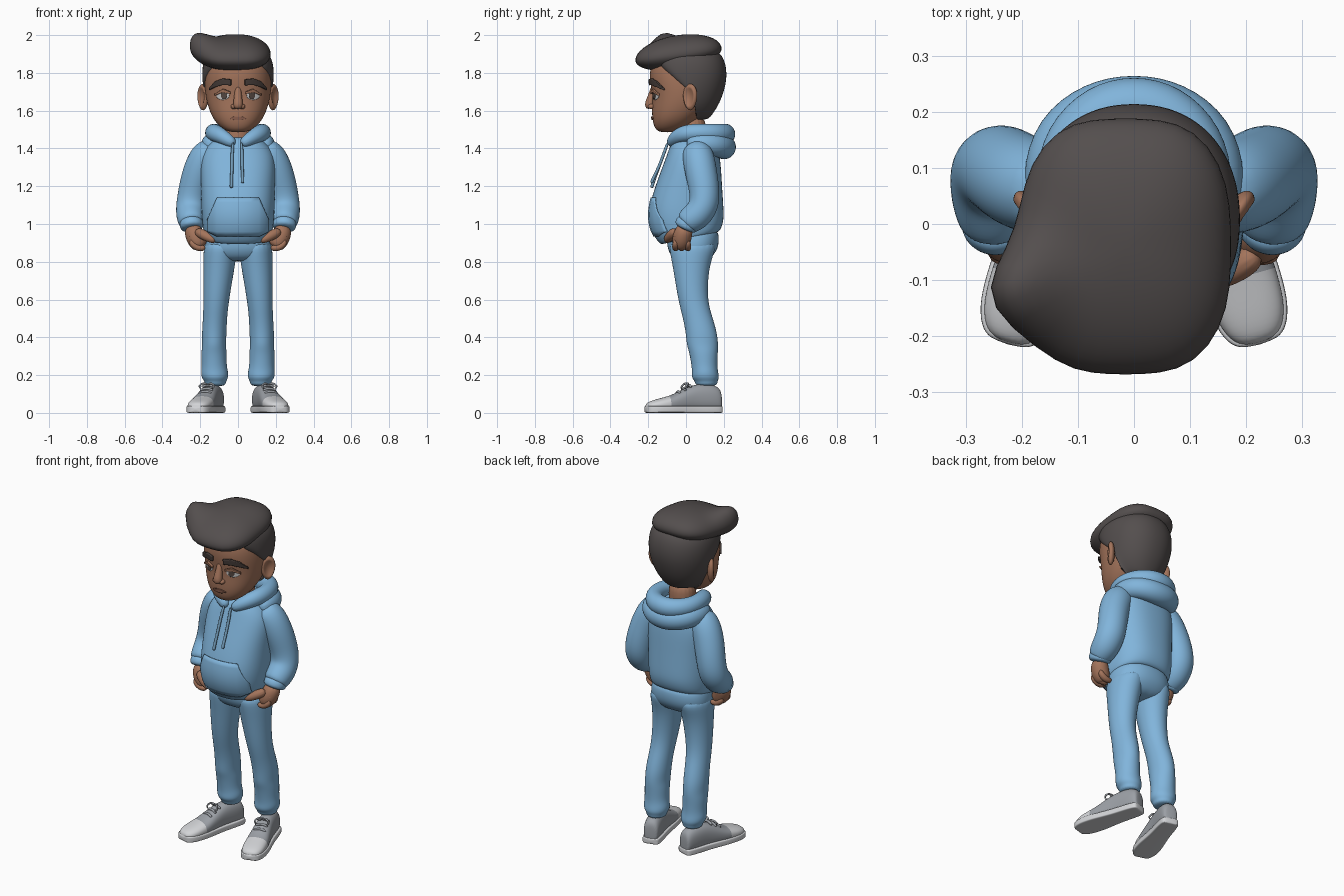
import bpy, bmesh, math
from mathutils import Vector, Matrix
from mathutils.bvhtree import BVHTree


def material(name, r, g, b):
    m = bpy.data.materials.new(name)
    m.diffuse_color = (r, g, b, 1)
    return m


BLUE = material("cloth blue", 0.22, 0.46, 0.71)
CORD = material("cord blue", 0.17, 0.33, 0.48)
SKIN = material("skin", 0.37, 0.175, 0.105)
LIP = material("lip", 0.27, 0.12, 0.08)
HAIR = material("hair", 0.088, 0.077, 0.076)
BROW = material("brow", 0.06, 0.045, 0.04)
WHITE = material("eye white", 0.6, 0.6, 0.6)
IRIS = material("iris", 0.09, 0.065, 0.055)
GREY = material("shoe grey", 0.33, 0.35, 0.38)
RUBBER = material("shoe rubber", 0.65, 0.66, 0.68)


def finish(name, bm, mats, levels=0, mirror=False):
    bmesh.ops.remove_doubles(bm, verts=bm.verts, dist=1e-5)
    bmesh.ops.recalc_face_normals(bm, faces=bm.faces)
    for f in bm.faces:
        f.smooth = True
    me = bpy.data.meshes.new(name)
    bm.to_mesh(me)
    bm.free()
    ob = bpy.data.objects.new(name, me)
    bpy.context.collection.objects.link(ob)
    for m in mats:
        me.materials.append(m)
    if levels:
        s = ob.modifiers.new("smooth", 'SUBSURF')
        s.levels = s.render_levels = levels
    if mirror:
        ob.modifiers.new("mirror", 'MIRROR').use_mirror_merge = False
    return ob


def loft(name, rings, mat, levels=2, mirror=False, rule=None):
    """Skin a list of point rings, closed at both ends."""
    bm = bmesh.new()
    vs = [[bm.verts.new(p) for p in r] for r in rings]
    n = len(vs[0])
    for a, b in zip(vs, vs[1:]):
        for i in range(n):
            bm.faces.new((a[i], a[(i + 1) % n], b[(i + 1) % n], b[i]))
    bm.faces.new(vs[0])
    bm.faces.new(vs[-1])
    mats = mat if isinstance(mat, list) else [mat]
    if rule:
        for f in bm.faces:
            f.material_index = rule(f.calc_center_median())
    return finish(name, bm, mats, levels, mirror)


def oval(z, yf, yb, w, xc=0, n=20, p=2.0, cut=None, tilt=0):
    """Horizontal ring from front y to back y with half width w."""
    k = 3 / (2 + math.cos(2 * math.pi / n))
    out = []
    for i in range(n):
        a = 2 * math.pi * (i + 0.5) / n
        c, s = math.cos(a), math.sin(a)
        x = xc + k * w * math.copysign(abs(c) ** (2 / p), c)
        y = (yf + yb) / 2 + k * (yb - yf) / 2 * math.copysign(abs(s) ** (2 / p), s)
        if cut is not None:
            y = max(y, cut)
        out.append((x, y, z + tilt * y))
    return out


def tube(name, pts, mat, mirror=False, n=12):
    """Round tube along (x, y, z, radius) points."""
    P = [Vector(p[:3]) for p in pts]
    k = 3 / (2 + math.cos(2 * math.pi / n))
    d = P[-1] - P[0]
    ref = Vector((1, 0, 0)) if abs(d.z) > abs(d.x) and abs(d.z) > abs(d.y) else Vector((0, 0, 1))
    rings = []
    for i, q in enumerate(P):
        t = P[min(i + 1, len(P) - 1)] - P[max(i - 1, 0)]
        u = t.cross(ref).normalized()
        v = t.cross(u).normalized()
        r = pts[i][3] * k
        rings.append([q + r * (u * math.cos(a) + v * math.sin(a))
                      for a in (2 * math.pi * j / n for j in range(n))])
    return loft(name, rings, mat, 2, mirror)


def ball(name, mat, centre, scale, rot=0, shape=None, mirror=False):
    bm = bmesh.new()
    bmesh.ops.create_uvsphere(bm, u_segments=40, v_segments=28, radius=1)
    M = Matrix.Translation(centre) @ Matrix.Rotation(rot, 4, 'Z') @ Matrix.Diagonal((*scale, 1))
    for v in bm.verts:
        p = shape(v.co.copy()) if shape else v.co
        v.co = M @ p
    return finish(name, bm, [mat], 0, mirror)


def drape(name, rows, target, lift, mat, thick=0.008, mirror=False):
    """Patch of (x, z low, z high) rows laid on the front of target."""
    bpy.context.view_layer.update()
    tree = BVHTree.FromObject(target, bpy.context.evaluated_depsgraph_get())
    dense = [[a + (b - a) * t / 5 for a, b in zip(r, s)]
             for r, s in zip(rows, rows[1:]) for t in range(5)] + [rows[-1]]
    bm = bmesh.new()
    grid = []
    for x, lo, hi in dense:
        col = []
        for j in range(9):
            z = lo + (hi - lo) * j / 8
            hit = tree.ray_cast(Vector((x, -2, z)), Vector((0, 1, 0)))[0]
            col.append(bm.verts.new((x, (hit.y if hit else 0) - lift, z)))
        grid.append(col)
    for a, b in zip(grid, grid[1:]):
        for j in range(8):
            bm.faces.new((a[j], b[j], b[j + 1], a[j + 1]))
    ob = finish(name, bm, [mat], 0, mirror)
    s = ob.modifiers.new("thickness", 'SOLIDIFY')
    s.thickness, s.offset = thick, 0
    return ob


def disc(cx, cz, a, b):
    return [(cx - a * math.cos(t), cz - b * math.sin(t), cz + b * math.sin(t))
            for t in (math.pi * i / 8 for i in range(9))]


# Head and neck
head = loft("head", [oval(*r, p=2.2) for r in [
    (1.485, -0.14, -0.06, 0.04), (1.505, -0.165, 0.0, 0.085), (1.55, -0.178, 0.06, 0.128),
    (1.61, -0.18, 0.12, 0.155), (1.68, -0.175, 0.16, 0.172), (1.76, -0.192, 0.18, 0.178),
    (1.84, -0.19, 0.18, 0.172), (1.90, -0.15, 0.15, 0.14), (1.92, -0.1, 0.1, 0.09)]], SKIN)
loft("neck", [oval(*r) for r in [(1.38, -0.05, 0.11, 0.08), (1.46, -0.04, 0.105, 0.075),
                                 (1.58, -0.04, 0.11, 0.08)]], SKIN)

# Nose, ears and mouth
tube("nose", [(0, -0.165, 1.74, 0.016), (0, -0.18, 1.68, 0.019), (0, -0.195, 1.63, 0.028),
              (0, -0.188, 1.61, 0.02)], SKIN)
ball("nostrils", SKIN, (0.022, -0.182, 1.622), (0.016, 0.02, 0.014), mirror=True)


def ear_shape(p):
    d = math.hypot(p.y, p.z)
    if p.x > 0:
        p.x -= 0.9 * max(0, 1 - (d / 0.75) ** 2)   # hollow of the ear
    p.y *= 1 + 0.15 * p.z
    return p


ball("ears", SKIN, (0.185, 0.022, 1.672), (0.022, 0.042, 0.07), -0.6, ear_shape, True)
drape("mouth", [(-0.042, 1.558, 1.562), (-0.015, 1.55, 1.57), (0.015, 1.55, 1.57),
                (0.042, 1.558, 1.562)], head, 0.003, LIP)

# Eyes and brows
drape("eyes", disc(0.08, 1.68, 0.034, 0.023), head, 0.001, WHITE, 0.004, True)
drape("irises", disc(0.074, 1.681, 0.016, 0.02), head, 0.004, IRIS, 0.003, True)
drape("eyelids", [(0.04, 1.69, 1.7), (0.08, 1.697, 1.715), (0.12, 1.68, 1.69)],
      head, 0.006, SKIN, 0.012, True)
drape("brows", [(0.036, 1.735, 1.765), (0.08, 1.737, 1.77), (0.12, 1.725, 1.755),
                (0.148, 1.71, 1.72)], head, 0.006, BROW, 0.014, True)

# Short hair around the skull, cut back to leave the face free
loft("side_hair", [oval(z, -0.2, yb, w, cut=cut, n=32, p=2.2) for z, yb, w, cut in [
    (1.55, 0.115, 0.10, 0.06), (1.58, 0.14, 0.135, 0.052), (1.64, 0.178, 0.165, 0.045),
    (1.71, 0.203, 0.182, 0.015), (1.77, 0.215, 0.189, -0.07), (1.83, 0.213, 0.189, -0.14),
    (1.89, 0.195, 0.175, -0.14), (1.93, 0.15, 0.13, -0.1)]], HAIR)


# Swept top hair with an upturned tip at one side
def quiff_shape(p):
    z = p.z
    for i in (0, 1):
        p[i] *= 1 + 0.1 * math.sin(2 * math.atan2(p.y, p.x)) ** 2
    p.z = z * (1 if z > 0 else 0.78) + 1.3 * 0.228 * p.y
    g = math.exp(-((p.x + 1.0) / 0.36) ** 2 - ((p.y + 0.38) / 0.42) ** 2)
    p.x -= 0.30 * g
    p.z += 1.0 * g * max(0, 0.55 + 0.6 * z)
    return p


ball("top_hair", HAIR, (-0.015, -0.04, 1.897), (0.188, 0.228, 0.103), 0, quiff_shape)

# Hoodie body with a hem that rises toward the back
torso = loft("hoodie_body", [oval(z, f, b, w, p=2.4, n=24, tilt=max(0, 1.1 - z) * 1.2)
                             for z, f, b, w in [
    (0.93, -0.09, 0.13, 0.135), (0.915, -0.125, 0.165, 0.165), (0.935, -0.15, 0.185, 0.178),
    (1.0, -0.19, 0.2, 0.188), (1.08, -0.2, 0.198, 0.194), (1.2, -0.162, 0.19, 0.195),
    (1.3, -0.125, 0.185, 0.2), (1.38, -0.095, 0.175, 0.19), (1.44, -0.075, 0.155, 0.14),
    (1.465, -0.05, 0.13, 0.09)]], BLUE)
drape("front_pocket", [(-0.162, 0.96, 1.02), (-0.11, 0.935, 1.14), (0.11, 0.935, 1.14),
                       (0.162, 0.96, 1.02)], torso, 0.004, BLUE)


# Hood folded around the neck
def both_sides(half):
    return half + [(-x, y, z, r) for x, y, z, r in half[::-1] if x]


tube("hood_rim", both_sides([(0.015, -0.085, 1.42, 0.025), (0.07, -0.06, 1.455, 0.037),
     (0.12, -0.01, 1.482, 0.045), (0.135, 0.07, 1.485, 0.046), (0.115, 0.15, 1.48, 0.05),
     (0.06, 0.2, 1.477, 0.053), (0, 0.212, 1.475, 0.055)]), BLUE)
tube("hood_fold", both_sides([(0.13, 0.0, 1.42, 0.045), (0.15, 0.08, 1.425, 0.055),
     (0.125, 0.155, 1.42, 0.06), (0.065, 0.195, 1.41, 0.063), (0, 0.205, 1.405, 0.064)]), BLUE)

# Drawstrings
for side, x, end in (("left", -0.032, 1.19), ("right", 0.022, 1.215)):
    tube(side + "_drawstring", [(x * 0.8, -0.095, 1.435, 0.008), (x, -0.118, 1.37, 0.008),
         (x, -0.148, 1.29, 0.008), (x * 1.1, -0.178, end + 0.02, 0.008),
         (x * 1.1, -0.182, end, 0.01)], CORD, n=8)

# Sleeves and cuffs
tube("sleeves", [(0.12, 0.05, 1.41, 0.07), (0.175, 0.065, 1.36, 0.085), (0.212, 0.08, 1.27, 0.084),
     (0.235, 0.098, 1.18, 0.08), (0.248, 0.098, 1.1, 0.08), (0.25, 0.06, 1.045, 0.078),
     (0.247, 0.015, 1.015, 0.07), (0.244, -0.002, 0.995, 0.06)], BLUE, True)
tube("cuffs", [(0.247, 0.02, 1.025, 0.06), (0.246, 0.003, 0.995, 0.064),
               (0.243, -0.008, 0.97, 0.058)], BLUE, True)

# Hands hooked into the trouser pockets
tube("palms", [(0.243, 0.0, 0.99, 0.042), (0.232, -0.018, 0.945, 0.05), (0.215, -0.025, 0.905, 0.05),
     (0.19, -0.03, 0.872, 0.036)], SKIN, True)
tube("thumbs", [(0.225, -0.05, 0.965, 0.026), (0.17, -0.088, 0.935, 0.026),
     (0.115, -0.105, 0.908, 0.018)], SKIN, True)
for i in range(3):
    y = -0.055 + 0.032 * i
    tube("finger_%d" % (i + 1), [(0.252, y, 0.94, 0.018), (0.255, y, 0.905, 0.019),
         (0.215, y, 0.868, 0.018), (0.17, y, 0.875, 0.016)], SKIN, True, 8)

# Trousers
loft("trouser_hips", [oval(*r, p=2.3) for r in [
    (0.98, -0.1, 0.16, 0.15), (0.94, -0.1, 0.175, 0.172), (0.88, -0.1, 0.172, 0.178),
    (0.84, -0.085, 0.15, 0.17), (0.80, -0.05, 0.11, 0.12)]], BLUE)
loft("trouser_legs", [oval(z, f, b, w, x) for z, x, f, b, w in [
    (0.92, 0.09, -0.09, 0.165, 0.085), (0.85, 0.095, -0.085, 0.15, 0.088),
    (0.77, 0.1, -0.068, 0.12, 0.082), (0.6, 0.115, -0.042, 0.11, 0.067),
    (0.5, 0.122, -0.015, 0.142, 0.063), (0.42, 0.126, 0.0, 0.165, 0.065),
    (0.36, 0.127, 0.004, 0.17, 0.062), (0.32, 0.127, 0.018, 0.168, 0.067),
    (0.25, 0.126, 0.03, 0.165, 0.065), (0.215, 0.124, 0.032, 0.17, 0.072),
    (0.185, 0.122, 0.03, 0.175, 0.07), (0.165, 0.12, 0.05, 0.165, 0.055),
    (0.14, 0.12, 0.05, 0.165, 0.055)]], BLUE, 2, True)

# Shoes: cross sections (distance from heel, half width, height) along a splayed axis
TURN = Matrix.Translation((0.11, 0.185, 0)) @ Matrix.Rotation(math.radians(16), 4, 'Z')
SHOE = [(0.0, 0.032, 0.10), (0.012, 0.045, 0.14), (0.07, 0.05, 0.155), (0.14, 0.05, 0.153),
        (0.2, 0.056, 0.13), (0.26, 0.063, 0.1), (0.285, 0.065, 0.09), (0.35, 0.065, 0.074),
        (0.395, 0.05, 0.06), (0.413, 0.026, 0.045)]


def section(d, w, low, high, p):
    pts = []
    for i in range(20):
        a = 2 * math.pi * (i + 0.5) / 20
        c, s = math.cos(a), math.sin(a)
        x = w * math.copysign(abs(c) ** (2 / p), c)
        z = (low + high) / 2 + (high - low) / 2 * math.copysign(abs(s) ** (2 / p), s)
        pts.append(TURN @ Vector((x, -d, z)))
    return pts


loft("shoe_uppers", [section(d, w, 0.005, h, 2.4) for d, w, h in SHOE], [GREY, RUBBER],
     2, True, lambda c: int((TURN.inverted() @ c).y < -0.285))
loft("shoe_soles", [section(d * 1.015 - 0.003, w + 0.006, 0, 0.037, 7) for d, w, h in SHOE],
     RUBBER, 2, True)
for i, (d, h) in enumerate([(0.175, 0.148), (0.205, 0.13), (0.235, 0.114)]):
    row = [TURN @ Vector((x, -d, h - 9 * x * x)) for x in (-0.036, -0.018, 0, 0.018, 0.036)]
    tube("laces_%d" % (i + 1), [(*p, 0.007) for p in row], GREY, True, 8)
for s in (-1, 1):
    bow = [TURN @ Vector((s * x, -y, z)) for x, y, z in
           [(0, 0.18, 0.15), (0.025, 0.19, 0.16), (0.045, 0.205, 0.14), (0.03, 0.21, 0.128)]]
    tube("lace_bow_" + ("inner" if s < 0 else "outer"), [(*p, 0.006) for p in bow], GREY, True, 8)
